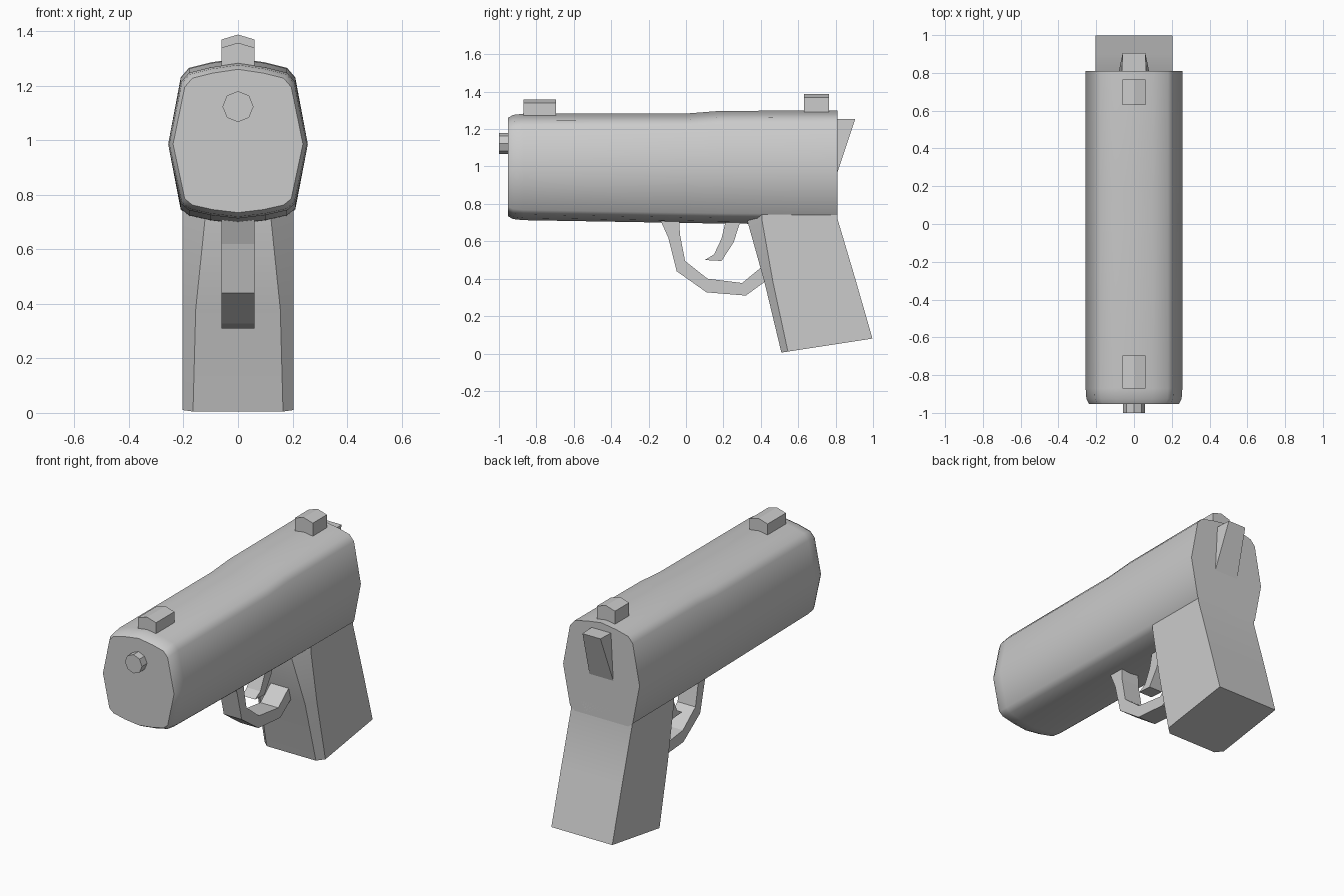
import bpy, bmesh, math

if "Cube" in bpy.data.objects:
    bpy.data.objects.remove(bpy.data.objects["Cube"])


def loft(name, rings, smooth=None):
    """Skin a list of equal-length closed rings and cap both ends."""
    bm = bmesh.new()
    loops = [[bm.verts.new(p) for p in ring] for ring in rings]
    n = len(loops[0])
    for a, b in zip(loops, loops[1:]):
        for i in range(n):
            j = (i + 1) % n
            bm.faces.new((a[i], a[j], b[j], b[i]))
    bm.faces.new(loops[0][::-1])
    bm.faces.new(loops[-1])
    bmesh.ops.recalc_face_normals(bm, faces=bm.faces)
    mesh = bpy.data.meshes.new(name)
    bm.to_mesh(mesh)
    bm.free()
    obj = bpy.data.objects.new(name, mesh)
    bpy.context.collection.objects.link(obj)
    if smooth:
        bpy.ops.object.select_all(action='DESELECT')
        obj.select_set(True)
        bpy.context.view_layer.objects.active = obj
        bpy.ops.object.shade_smooth_by_angle(angle=math.radians(smooth))
    return obj


def mirrored(half):
    """Complete a half outline (x >= 0) by mirroring it across x = 0."""
    return half + [(-p[0], *p[1:]) for p in reversed(half) if p[0] > 0]


def side_plate(name, profile, half_width):
    """Extrude a (y, z) outline sideways."""
    return loft(name, [[(x, y, z) for y, z in profile]
                       for x in (-half_width, half_width)])


# Slide and frame: rounded, waisted section lofted front to back
def body_ring(y, top, bottom, scale=1.0):
    half = [(0, top), (0.10, top - 0.015), (0.18, top - 0.035),
            (0.21, top - 0.07), (0.256, 0.985), (0.21, bottom + 0.055),
            (0.18, bottom + 0.03), (0.10, bottom + 0.012), (0, bottom)]
    return [(x * scale, y, 0.99 + (z - 0.99) * scale) for x, z in mirrored(half)]


loft("body", [
    body_ring(-0.952, 1.28, 0.715, 0.93),
    body_ring(-0.925, 1.28, 0.715, 0.985),
    body_ring(-0.87, 1.282, 0.713),
    body_ring(0.0, 1.283, 0.698),
    body_ring(0.18, 1.297, 0.695),
    body_ring(0.81, 1.30, 0.69),
], 40)


# Grip: chamfered front, raked back
def grip_ring(front, rear, cut):
    (fy, fz), (ry, rz) = front, rear
    cz = fz + (rz - fz) * cut / (ry - fy)
    return mirrored([(0.2 - cut, fy, fz), (0.204, fy + cut, cz), (0.204, ry, rz)])


loft("grip", [
    grip_ring((0.51, 0.005), (0.997, 0.08), 0.035),
    grip_ring((0.42, 0.38), (0.905, 0.40), 0.045),
    grip_ring((0.325, 0.72), (0.81, 0.72), 0.08),
    grip_ring((0.33, 0.80), (0.81, 0.80), 0.08),
], 30)

# Trigger guard and trigger
side_plate("trigger_guard", [
    (-0.14, 0.72), (-0.095, 0.62), (-0.05, 0.44), (0.11, 0.327), (0.32, 0.31),
    (0.43, 0.39), (0.43, 0.48), (0.395, 0.455), (0.30, 0.377), (0.115, 0.40),
    (-0.005, 0.495), (-0.033, 0.64), (-0.035, 0.72)], 0.06)
side_plate("trigger", [
    (0.215, 0.72), (0.19, 0.615), (0.15, 0.53), (0.10, 0.50), (0.19, 0.495),
    (0.255, 0.595), (0.295, 0.72)], 0.045)

# Front and rear sights with a shallow ridge
for name, y0, y1, peak in (("front_sight", -0.87, -0.695, 1.357),
                           ("rear_sight", 0.63, 0.765, 1.387)):
    section = mirrored([(0, peak), (0.06, peak - 0.018), (0.06, peak - 0.10)])
    loft(name, [[(x, y, z) for x, z in section] for y in (y0, y1)])

# Hammer wedge, widening downward
loft("hammer", [[(s * 0.065, 0.80, 1.255), (s * 0.06, 0.905, 1.255),
                 (s * 0.08, 0.81, 0.97), (s * 0.08, 0.80, 0.97)]
                for s in (-1, 1)])

# Eight-sided muzzle stub
loft("muzzle", [[(0.057 * math.sin(i * math.pi / 4), y,
                  1.123 + 0.057 * math.cos(i * math.pi / 4)) for i in range(8)]
                for y in (-1.0, -0.94)])
